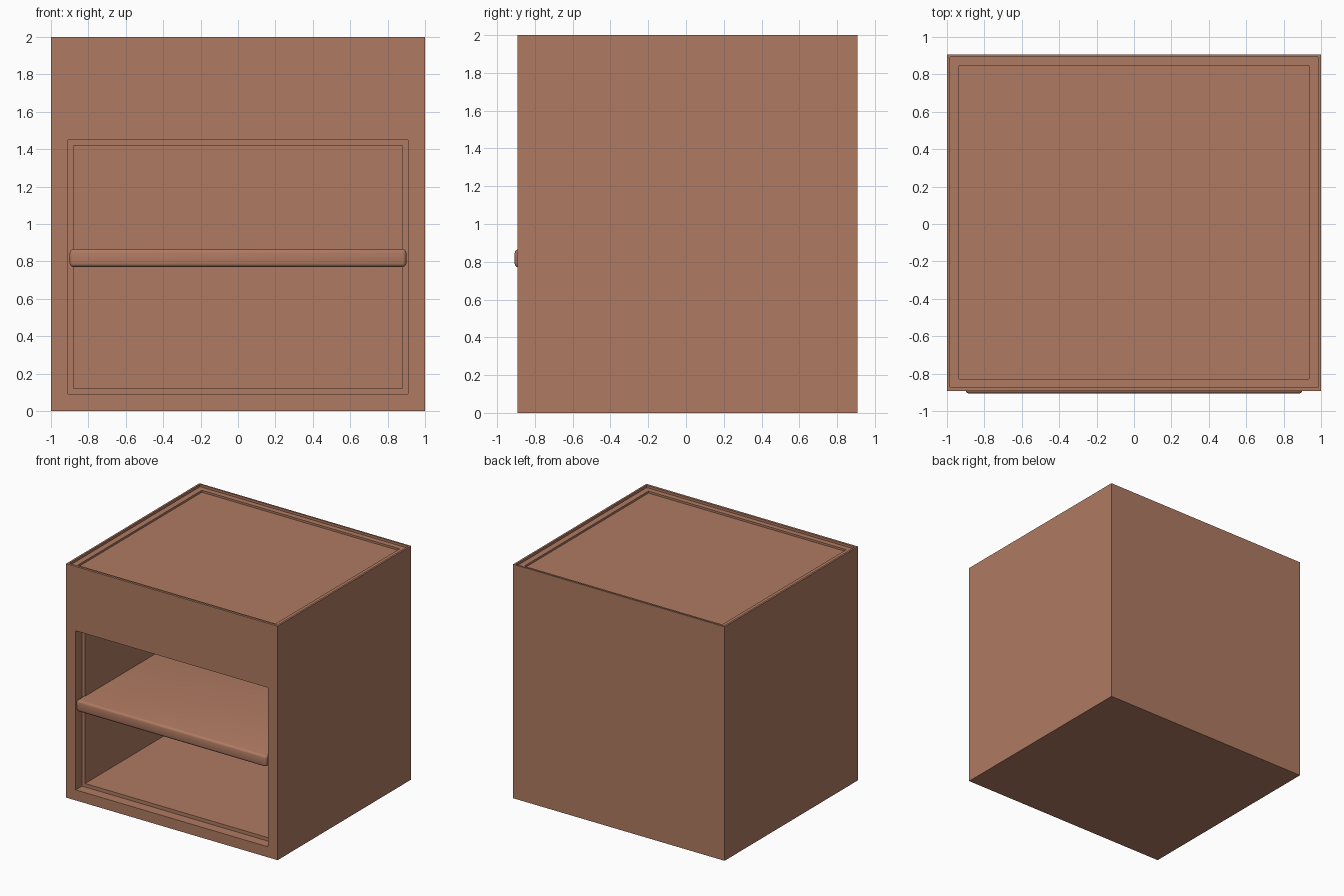
import bpy, bmesh
from mathutils import Vector

if "Cube" in bpy.data.objects:
    bpy.data.objects.remove(bpy.data.objects["Cube"])

wood = bpy.data.materials.new("wood")
wood.diffuse_color = (0.43, 0.195, 0.122, 1)
wood.use_nodes = True
wood.node_tree.nodes["Principled BSDF"].inputs["Base Color"].default_value = wood.diffuse_color

FRONT, BACK = -0.893, 0.907


def finish(name, bm):
    bmesh.ops.remove_doubles(bm, verts=bm.verts, dist=1e-5)
    bmesh.ops.recalc_face_normals(bm, faces=bm.faces)
    mesh = bpy.data.meshes.new(name)
    bm.to_mesh(mesh)
    bm.free()
    mesh.materials.append(wood)
    obj = bpy.data.objects.new(name, mesh)
    bpy.context.collection.objects.link(obj)
    return obj


def front_rect(hx, z0, z1, y):
    return [(-hx, y, z0), (hx, y, z0), (hx, y, z1), (-hx, y, z1)]


def top_rect(hx, y0, y1, z):
    return [(-hx, y0, z), (hx, y0, z), (hx, y1, z), (-hx, y1, z)]


def nested_recess(bm, rects):
    """Join successive rectangles with walls and close the last one."""
    rings = [[bm.verts.new(p) for p in r] for r in rects]
    for a, b in zip(rings, rings[1:]):
        for i in range(4):
            j = (i + 1) % 4
            bm.faces.new((a[i], a[j], b[j], b[i]))
    bm.faces.new(rings[-1])


# Cabinet body: plain sides, back and bottom
bm = bmesh.new()
bottom = top_rect(1, FRONT, BACK, 0)
top = top_rect(1, FRONT, BACK, 2)
bm.faces.new([bm.verts.new(p) for p in bottom])
for i, j in ((1, 2), (2, 3), (3, 0)):
    bm.faces.new([bm.verts.new(p) for p in (bottom[i], bottom[j], top[j], top[i])])

# Front opening with a rebated edge
nested_recess(bm, [
    front_rect(1, 0, 2, FRONT),
    front_rect(0.91, 0.09, 1.45, FRONT),
    front_rect(0.91, 0.09, 1.45, FRONT + 0.085),
    front_rect(0.88, 0.12, 1.42, FRONT + 0.085),
    front_rect(0.88, 0.12, 1.42, BACK - 0.12),
])

# Top with a thin rim, a ledge and a sunken panel
nested_recess(bm, [
    top,
    top_rect(0.984, -0.873, 0.893, 2),
    top_rect(0.984, -0.873, 0.893, 1.98),
    top_rect(0.935, -0.828, 0.847, 1.98),
    top_rect(0.935, -0.828, 0.847, 1.963),
])
finish("cabinet_body", bm)

# Shelf with rounded edges, slightly proud of the front
bm = bmesh.new()
bmesh.ops.create_cube(bm, size=1)
lo, hi = Vector((-0.9, -0.907, 0.77)), Vector((0.9, BACK - 0.11, 0.866))
for v in bm.verts:
    v.co = Vector([(lo[k] + hi[k]) / 2 + v.co[k] * (hi[k] - lo[k]) for k in range(3)])
shelf = finish("shelf", bm)
bevel = shelf.modifiers.new("rounded_edges", "BEVEL")
bevel.width = 0.02
bevel.segments = 3
for p in shelf.data.polygons:
    p.use_smooth = True
